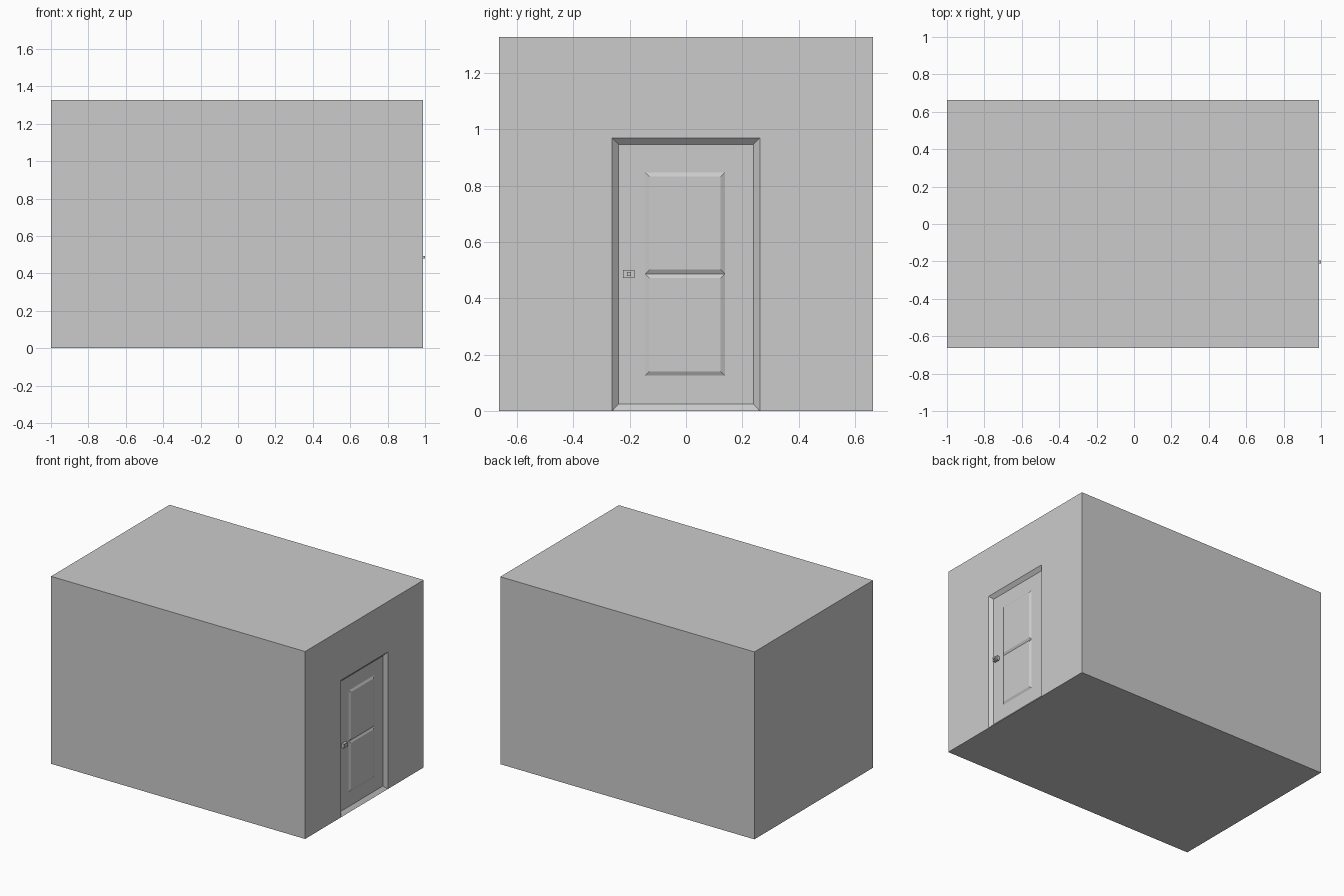
import bpy, bmesh

if "Cube" in bpy.data.objects:
    bpy.data.objects.remove(bpy.data.objects["Cube"])

WALL, DOOR = 0.990, 0.968          # x of the outer wall and of the recessed door face
HALF, TOP = 0.663, 1.327           # room half width and height


def rect(bm, x, y0, y1, z0, z1):
    return [bm.verts.new((x, y, z)) for y, z in ((y0, z0), (y1, z0), (y1, z1), (y0, z1))]


def bridge(bm, a, b):
    for i in range(4):
        j = (i + 1) % 4
        bm.faces.new((a[i], a[j], b[j], b[i]))


def finish(name, bm):
    bmesh.ops.recalc_face_normals(bm, faces=bm.faces)
    mesh = bpy.data.meshes.new(name)
    bm.to_mesh(mesh)
    bm.free()
    obj = bpy.data.objects.new(name, mesh)
    bpy.context.collection.objects.link(obj)
    return obj


def loft(name, sections):
    """Solid through a row of rectangles (x, y0, y1, z0, z1)."""
    bm = bmesh.new()
    loops = [rect(bm, *s) for s in sections]
    for a, b in zip(loops, loops[1:]):
        bridge(bm, a, b)
    bm.faces.new(loops[0])
    bm.faces.new(loops[-1])
    return finish(name, bm)


# Room: closed box with a bevelled door recess in the right wall
bm = bmesh.new()
back = rect(bm, -1.0, -HALF, HALF, 0, TOP)
front = rect(bm, WALL, -HALF, HALF, 0, TOP)
frame = rect(bm, WALL, -0.2625, 0.2625, 0, 0.97)
door = rect(bm, DOOR, -0.239, 0.239, 0.025, 0.946)
bm.faces.new(back)
bm.faces.new((back[0], back[1], front[1], frame[1], frame[0], front[0]))  # floor
for i in (1, 2, 3):
    j = (i + 1) % 4
    bm.faces.new((back[i], back[j], front[j], front[i]))
    bm.faces.new((front[i], front[j], frame[j], frame[i]))
bridge(bm, frame, door)
bm.faces.new(door)
finish("room_with_door_recess", bm)

# Raised door panels with sloped edges
for name, z0, z1 in (("lower_door_panel", 0.126, 0.487), ("upper_door_panel", 0.487, 0.847)):
    e = 0.015
    loft(name, [(DOOR, -0.145, 0.138, z0, z1),
                (DOOR + 0.008, -0.145 + e, 0.138 - e, z0 + e, z1 - e)])

# Door handle: plate with a small square knob
cy, cz = -0.203, 0.487
for name, x0, x1, hy, hz in (("handle_plate", DOOR, 0.986, 0.02, 0.0145),
                             ("handle_knob", 0.986, 1.0, 0.007, 0.007)):
    loft(name, [(x, cy - hy, cy + hy, cz - hz, cz + hz) for x in (x0, x1)])
